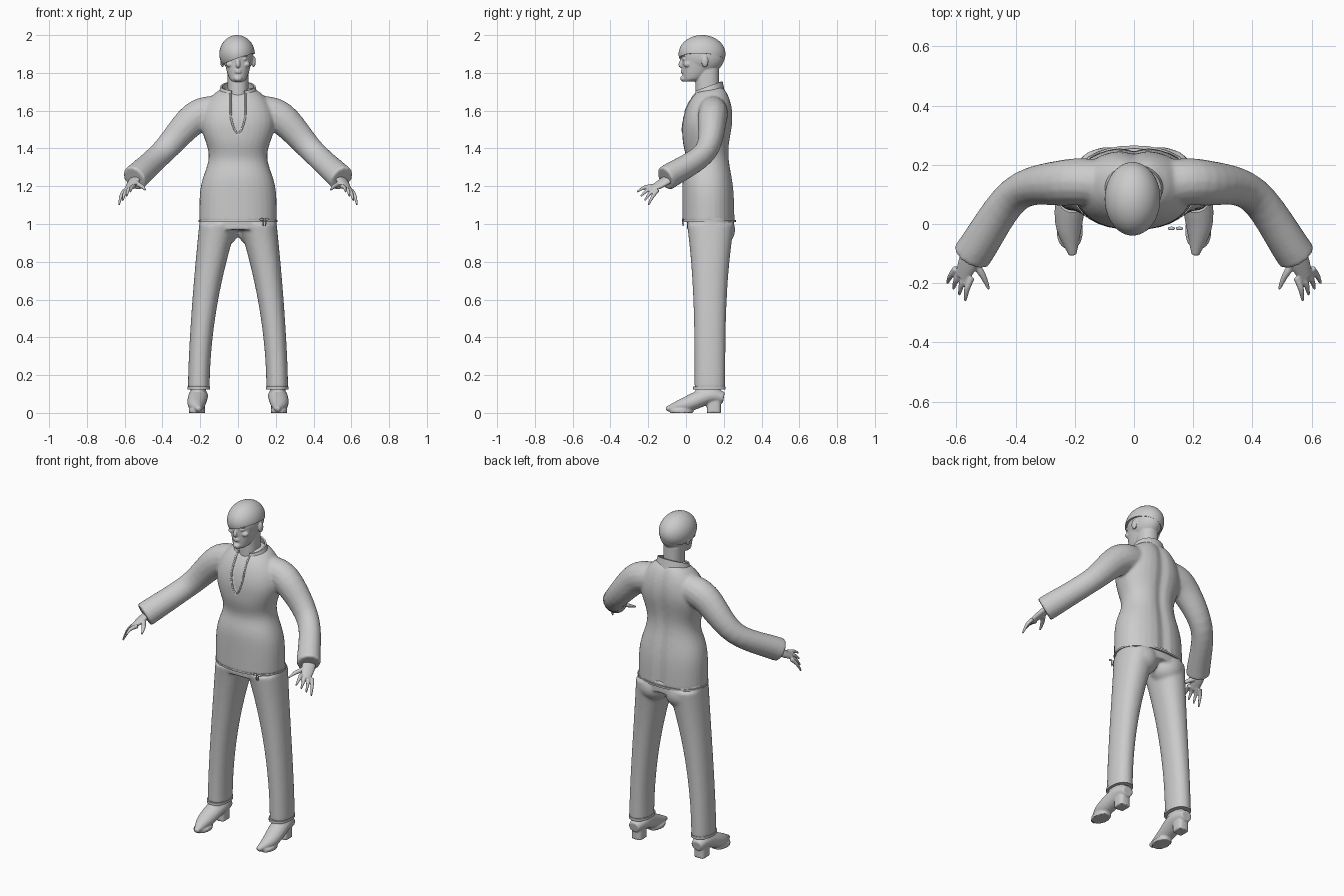
import bpy, bmesh, math
from math import sin, cos, pi, exp, sqrt
from mathutils import Vector, Matrix
from mathutils.bvhtree import BVHTree

if "Cube" in bpy.data.objects:
    bpy.data.objects.remove(bpy.data.objects["Cube"])

grey = bpy.data.materials.new("plain grey")
grey.use_nodes = True
grey.diffuse_color = (0.6, 0.6, 0.6, 1)
grey.node_tree.nodes["Principled BSDF"].inputs["Base Color"].default_value = grey.diffuse_color
BOTH = (1, -1)


def spread(start, end, count):
    """Evenly spaced values, both ends included."""
    return [start + (end - start) * i / (count - 1) for i in range(count)]


def bump(value, centre, width):
    return exp(-((value - centre) / width) ** 2)


def loft(bm, rings):
    """Skin a list of rings and cap both ends."""
    rows = [[bm.verts.new(point) for point in ring] for ring in rings]
    for low, high in zip(rows, rows[1:]):
        for i in range(len(low)):
            bm.faces.new((low[i - 1], low[i], high[i], high[i - 1]))
    bm.faces.new(rows[0][::-1])
    bm.faces.new(rows[-1])


def level(z, half_width, front, back, middle=0, groove=0, corner=0.9, sides=32):
    """Horizontal rounded ring, with an optional groove down the back."""
    ring = []
    for i in range(sides):
        angle = 2 * pi * i / sides
        across, depth = (math.copysign(abs(v) ** corner, v) for v in (cos(angle), sin(angle)))
        x = half_width * across
        y = (front + back) / 2 + depth * (back - front) / 2
        if depth > 0:
            y -= groove * bump(x, 0, 0.03)
        ring.append((middle + x, y, z))
    return ring


def smooth_path(keys, steps=6):
    """Rounded path through a few keys of x, y, z and radius."""
    keys = [Vector(key) for key in keys]
    keys = [keys[0] * 2 - keys[1]] + keys + [keys[-1] * 2 - keys[-2]]
    path = []
    for a, b, c, d in zip(keys, keys[1:], keys[2:], keys[3:]):
        for i in range(steps):
            t = i / steps
            path.append(b + (c - a) * t / 2 + (a - b * 2.5 + c * 2 - d / 2) * t * t
                        + ((b - c) * 3 + d - a) * t ** 3 / 2)
    return path + [keys[-2]]


def tube(bm, path, up, aspect=1.0, sides=16):
    """Skin a path on both sides of the body; aspect widens it across."""
    for mirror in BOTH:
        rings = []
        for i, key in enumerate(path):
            along = (path[min(i + 1, len(path) - 1)] - path[max(i - 1, 0)]).to_3d().normalized()
            rise = Vector(up)
            rise = (rise - along * rise.dot(along)).normalized()
            across = along.cross(rise) * aspect
            ring = []
            for k in range(sides):
                angle = 2 * pi * k / sides
                p = key.to_3d() + (across * cos(angle) + rise * sin(angle)) * key.w
                ring.append((p.x * mirror, p.y, p.z))
            rings.append(ring)
        loft(bm, rings)


def ball(bm, at, size):
    place = Matrix.Translation(at) @ Matrix.Diagonal((*size, 1))
    bmesh.ops.create_uvsphere(bm, u_segments=48, v_segments=32, radius=1, matrix=place)


def finish(name, bm, voxel=0, smoothing=0, thickness=0):
    """Make the object, blend its pieces or thicken it, and shade it."""
    bmesh.ops.recalc_face_normals(bm, faces=bm.faces)
    mesh = bpy.data.meshes.new(name)
    bm.to_mesh(mesh)
    bm.free()
    part = bpy.data.objects.new(name, mesh)
    bpy.context.collection.objects.link(part)
    mesh.materials.append(grey)
    bpy.ops.object.select_all(action='DESELECT')
    bpy.context.view_layer.objects.active = part
    part.select_set(True)
    if voxel:
        blend = part.modifiers.new("blend", 'REMESH')
        blend.mode, blend.voxel_size = 'VOXEL', voxel
        soften = part.modifiers.new("soften", 'SMOOTH')
        soften.iterations = smoothing
    if thickness:
        part.modifiers.new("thicken", 'SOLIDIFY').thickness = thickness
    for modifier in list(part.modifiers):
        bpy.ops.object.modifier_apply(modifier=modifier.name)
    bpy.ops.object.shade_smooth_by_angle(angle=math.radians(50))
    return part


# Shirt: waisted body with domed shoulders, blended with the sleeves
bm = bmesh.new()
rings = []
for z in spread(1.01, 1.72, 30):
    dome = sqrt(1 - (max(0, z - 1.5) / 0.24) ** 2)
    half_width = (0.205 - 0.05 * bump(z, 1.36, 0.12)) * dome
    front = 0.02 * bump(z, 1.34, 0.07) - 0.02 + 0.17 * (1 - dome)
    back = 0.26 - 0.03 * bump(z, 1.38, 0.15) - 0.09 * (1 - dome)
    rings.append(level(z, half_width, front, back, groove=0.014))
loft(bm, rings)
sleeve = smooth_path([(0.1, 0.14, 1.6, 0.085), (0.23, 0.14, 1.56, 0.085),
                      (0.4, 0.1, 1.38, 0.065), (0.55, -0.11, 1.24, 0.07)])
tube(bm, sleeve, up=(1, 0, 1), aspect=0.92)
shirt = finish("shirt", bm, voxel=0.008, smoothing=6)


# Sunken neck opening
def opening(z):
    return 0.036 * min(1, max(0, z - 1.48) / 0.09) ** 0.6


for vertex in shirt.data.vertices:
    x, y, z = vertex.co
    if y < 0.1 and abs(x) < opening(z):
        vertex.co.y += 0.009
surface = BVHTree.FromObject(shirt, bpy.context.evaluated_depsgraph_get())

# Edging round the neck opening, laid on the shirt
bm = bmesh.new()
edge = []
for z in spread(1.48, 1.69, 14):
    x = opening(z) + 0.004
    hit = surface.ray_cast(Vector((x, -1, z)), Vector((0, 1, 0)))[0]
    edge.append(Vector((x, hit.y, z, 0.005)))
tube(bm, edge, up=(0, 1, 0))
finish("neck_edging", bm)

# Stand collar, open at the front and higher at the back
bm = bmesh.new()
rows = []
for angle in spread(0.4, 2 * pi - 0.4, 33):
    rows.append([])
    for rise in (0, 0.5, 1):
        radius = 0.108 - 0.016 * rise
        z = 1.67 - 0.026 * cos(angle) + 0.06 * rise
        rows[-1].append(bm.verts.new((radius * sin(angle), 0.12 - 0.8 * radius * cos(angle), z)))
for a, b in zip(rows, rows[1:]):
    for k in range(2):
        bm.faces.new((a[k], b[k], b[k + 1], a[k + 1]))
finish("collar", bm, thickness=0.01)

# Hem cord with a small bow
bm = bmesh.new()
loft(bm, [level(z, 0.21, -0.02, 0.265) for z in (1.01, 1.02)])
for side in BOTH:
    ball(bm, (0.14 + 0.014 * side, -0.015, 1.025), (0.012, 0.006, 0.006))
    ball(bm, (0.14 + 0.006 * side, -0.015, 1.005), (0.004, 0.005, 0.016))
finish("hem_cord", bm)

# Trousers: legs tapering apart from the hips, blended with the seat
bm = bmesh.new()
loft(bm, [level(z, 0.204, 0.005, 0.255) for z in (0.97, 1.04)])
for side in BOTH:
    ball(bm, (0.09 * side, 0.17, 0.97), (0.095, 0.09, 0.09))
    rings = []
    for t in spread(0, 1, 20):
        inner = 0.15 - 0.146 * t ** 1.9
        outer = 0.265 - 0.06 * t ** 1.5
        rings.append(level(0.13 + 0.87 * t, (outer - inner) / 2, 0.045 - 0.04 * t ** 3,
                           0.208 + 0.048 * t ** 3, middle=side * (outer + inner) / 2))
    loft(bm, rings)
finish("trousers", bm, voxel=0.009, smoothing=5)

# Trouser hems
bm = bmesh.new()
for side in BOTH:
    loft(bm, [level(z, 0.06, 0.038, 0.21, middle=0.207 * side) for z in (0.125, 0.14)])
finish("trouser_hems", bm)

# Shoes with pointed toes, flat soles, block heels and ankles
bm = bmesh.new()
upper = smooth_path([(0.21, 0.2, 0.08, 0.03), (0.21, 0.12, 0.09, 0.045),
                     (0.22, 0, 0.045, 0.04), (0.207, -0.105, 0.02, 0.012)])
tube(bm, upper, up=(0, 0, 1), aspect=1.15)
for side in BOTH:
    loft(bm, [level(z, 0.035, 0.11, 0.185, middle=0.21 * side, corner=0.6) for z in (0, 0.07)])
    loft(bm, [level(z, 0.044, -0.085, 0.04, middle=0.217 * side) for z in (0, 0.02)])
    loft(bm, [level(z, 0.04, 0.05, 0.18, middle=0.21 * side) for z in (0.09, 0.16)])
finish("shoes", bm, voxel=0.005, smoothing=4)

# Hands: palm, thumb and four fanned fingers
bm = bmesh.new()
back_of_hand = (0.5, -0.35, 0.8)
palm = smooth_path([(0.535, -0.075, 1.25, 0.02), (0.56, -0.13, 1.215, 0.018), (0.58, -0.18, 1.185, 0.013)])
tube(bm, palm, back_of_hand, aspect=2)
for t in spread(0, 1, 4):
    knuckle = Vector((0.55, -0.18, 1.2, 0.013)).lerp(Vector((0.6, -0.15, 1.18, 0.012)), t)
    tip = Vector((0.57, -0.26, 1.17, 0.005)).lerp(Vector((0.63, -0.2, 1.1, 0.005)), t)
    middle = (knuckle + tip) / 2 + Vector((0.004, 0, 0.008, 0.001))
    tube(bm, smooth_path([knuckle, middle, tip]), back_of_hand)
thumb = smooth_path([(0.54, -0.13, 1.215, 0.014), (0.51, -0.175, 1.2, 0.011), (0.49, -0.22, 1.18, 0.005)])
tube(bm, thumb, back_of_hand)
finish("hands", bm, voxel=0.004, smoothing=3)

# Head: skull, tapering jaw, neck and facial features
bm = bmesh.new()
ball(bm, (0, 0.09, 1.89), (0.08, 0.115, 0.1))
loft(bm, [level(1.755 + 0.13 * t, 0.03 + 0.046 * sqrt(t), -0.012 - 0.01 * sqrt(t), 0.05 + 0.14 * t ** 0.6)
          for t in spread(0, 1, 12)])
loft(bm, [level(z, 0.055, 0.05, 0.175) for z in (1.66, 1.82)])
nose = smooth_path([(0, -0.014, 1.885, 0.007), (0, -0.028, 1.845, 0.012), (0, -0.02, 1.83, 0.008)])
tube(bm, nose, up=(0, -1, 0))
for z in (1.803, 1.813):
    ball(bm, (0, -0.019, z), (0.018, 0.009, 0.005))
ball(bm, (0, -0.014, 1.77), (0.022, 0.016, 0.016))
for side in BOTH:
    ball(bm, (0.032 * side, -0.012, 1.893), (0.024, 0.011, 0.006))
    ball(bm, (0.032 * side, -0.007, 1.873), (0.015, 0.012, 0.007))
    ball(bm, (0.044 * side, 0.007, 1.845), (0.02, 0.02, 0.016))
    ball(bm, (0.083 * side, 0.1, 1.86), (0.011, 0.018, 0.03))
finish("head", bm, voxel=0.004, smoothing=3)

# Hair cap with a fringe swept to one side
bm = bmesh.new()
ball(bm, (-0.005, 0.085, 1.9), (0.094, 0.124, 0.1))
bmesh.ops.bisect_plane(bm, geom=bm.verts[:] + bm.edges[:] + bm.faces[:], plane_co=(0, -0.03, 1.878),
                       plane_no=(-0.35, 0.05, 1), clear_inner=True)
finish("hair", bm, thickness=0.012)
